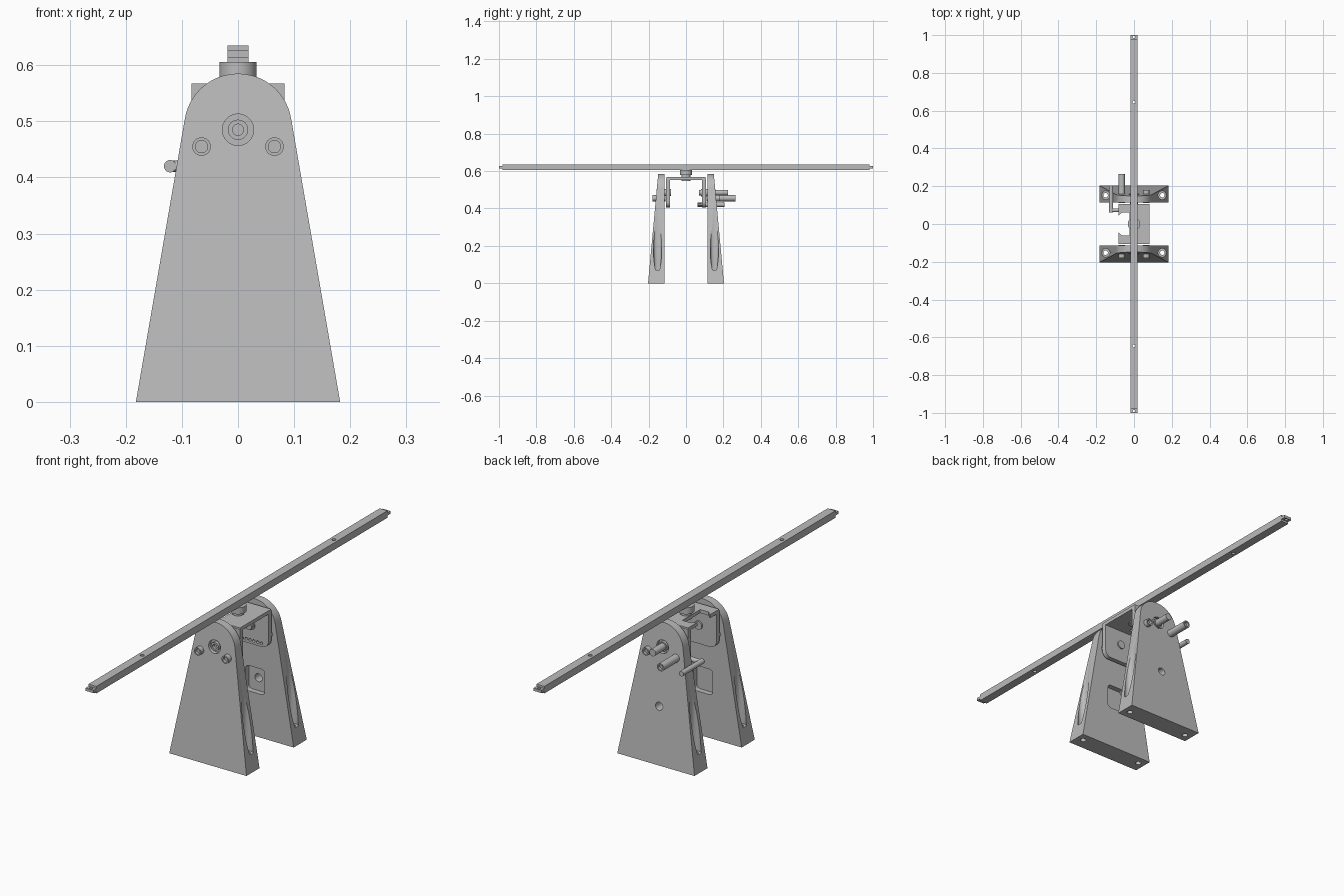
import bpy
from math import sin, cos, pi, radians
from mathutils import Matrix, Vector

if "Cube" in bpy.data.objects:
    bpy.data.objects.remove(bpy.data.objects["Cube"])

grey = bpy.data.materials.new("light grey metal")
grey.use_nodes = True
grey.diffuse_color = (0.5, 0.5, 0.5, 1)
grey.node_tree.nodes["Principled BSDF"].inputs["Base Color"].default_value = (0.5, 0.5, 0.5, 1)


def prism(name, outline, lo, hi, axis="Y"):
    """Extrude an outline: (x, z) along Y or (x, y) along Z."""
    put = (lambda a, b, h: (a, h, b)) if axis == "Y" else (lambda a, b, h: (a, b, h))
    n = len(outline)
    verts = [put(a, b, h) for h in (lo, hi) for a, b in outline]
    faces = [list(range(n)), list(range(n, 2 * n))]
    faces += [[i, (i + 1) % n, n + (i + 1) % n, n + i] for i in range(n)]
    mesh = bpy.data.meshes.new(name)
    mesh.from_pydata(verts, [], faces)
    obj = bpy.data.objects.new(name, mesh)
    bpy.context.collection.objects.link(obj)
    bpy.context.view_layer.objects.active = obj
    bpy.ops.object.select_all(action="DESELECT")
    obj.select_set(True)
    bpy.ops.object.mode_set(mode="EDIT")
    bpy.ops.mesh.select_all(action="SELECT")
    bpy.ops.mesh.normals_make_consistent(inside=False)
    bpy.ops.object.mode_set(mode="OBJECT")
    mesh.materials.append(grey)
    return obj


def box(name, x, y, z):
    return prism(name, [(x[0], y[0]), (x[1], y[0]), (x[1], y[1]), (x[0], y[1])], *z, axis="Z")


def rod(name, start, end, r, sides=32):
    a, b = Vector(start), Vector(end)
    bpy.ops.mesh.primitive_cylinder_add(vertices=sides, radius=r, depth=(b - a).length)
    obj = bpy.context.object
    turn = Vector((0, 0, 1)).rotation_difference(b - a).to_matrix().to_4x4()
    obj.data.transform(Matrix.Translation((a + b) / 2) @ turn)
    obj.name = name
    obj.data.materials.append(grey)
    return obj


def cut(target, *cutters):
    for cutter in cutters:
        mod = target.modifiers.new("cut", "BOOLEAN")
        mod.operation, mod.solver, mod.object = "DIFFERENCE", "EXACT", cutter
        bpy.context.view_layer.objects.active = target
        bpy.ops.object.modifier_apply(modifier=mod.name)
        bpy.data.objects.remove(cutter)


def arc(cx, cz, r, a0, a1, n):
    return [(cx + r * cos(radians(a0 + (a1 - a0) * i / n)),
             cz + r * sin(radians(a0 + (a1 - a0) * i / n))) for i in range(n + 1)]


def rounded(x, z0, z1, r):
    pts = []
    for cx, cz, a in ((x - r, z1 - r, 0), (r - x, z1 - r, 90), (r - x, z0 + r, 180), (x - r, z0 + r, 270)):
        pts += arc(cx, cz, r, a, a + 90, 6)
    return pts


PIVOT = 0.485
SIDE = 0.065
BOLT = 0.455

# Tapered supports with rounded heads, inner pockets and screw counterbores
for s, label in ((-1, "front"), (1, "back")):
    outline = [(-0.182, 0), (0.182, 0)] + arc(0, 0.489, 0.096, 10, 170, 32)
    support = prism(label + "_support", outline, 0.115 * s, 0.2 * s)
    for v in support.data.vertices:
        if abs(v.co.y) > 0.15:
            v.co.y = s * (0.203 - 0.093 * v.co.z)
    pocket = prism("pocket_cutter", rounded(0.045, 0.185, 0.293, 0.016), 0.1 * s, 0.138 * s)
    cut(support, pocket)
    for x in (-0.15, 0.15):
        cut(support,
            rod("bore_cutter", (x, 0.152 * s, 0.07), (x, 0.152 * s, 0.5), 0.022),
            rod("screw_cutter", (x, 0.152 * s, -0.1), (x, 0.152 * s, 0.1), 0.012))
    # Counterbore round the pivot
    cut(support, rod("pivot_cutter", (0, 0.143 * s, PIVOT), (0, 0.25 * s, PIVOT), 0.028))
    if s > 0:
        cut(support, rod("hole_cutter", (0, 0.1, 0.24), (0, 0.3, 0.24), 0.017))

# U-shaped yoke: slotted top plate and two legs
plate = [(-0.083, -0.105), (0.083, -0.105), (0.083, 0.105), (-0.083, 0.105),
         (-0.083, 0.042), (-0.065, 0.06), (-0.025, 0.06), (-0.025, 0.03),
         (-0.025, -0.03), (-0.025, -0.06), (-0.065, -0.06), (-0.083, -0.042)]
prism("yoke_top", plate, 0.552, 0.567, "Z")
for s, label in ((-1, "front"), (1, "back")):
    leg = prism(label + "_yoke_leg", [(0.083, 0.56), (-0.083, 0.56)]
                + arc(-0.053, 0.435, 0.03, 180, 270, 8) + arc(0.053, 0.435, 0.03, 270, 360, 8),
                0.086 * s, 0.106 * s)
    # Row of indexing holes
    if s > 0:
        for i in range(6):
            x = -0.04 + 0.018 * i
            cut(leg, rod("index_cutter", (x, 0.05, 0.42), (x, 0.15, 0.42), 0.006, 16))

# Swivel post carrying the beam
rod("swivel_post", (0, 0, 0.548), (0, 0, 0.58), 0.024)
rod("swivel_collar", (0, 0, 0.578), (0, 0, 0.606), 0.033, 48)

# Long beam with drilled tongues at both ends
beam = box("beam", (-0.0185, 0.0185), (-0.98, 0.98), (0.605, 0.635))
for y in (-0.645, 0.645):
    cut(beam, rod("beam_cutter", (0, y, 0.5), (0, y, 0.7), 0.008, 20))
for s, label in ((-1, "front"), (1, "back")):
    tongue = box(label + "_tongue", (-0.0185, 0.0185), sorted((0.975 * s, s)), (0.614, 0.626))
    cut(tongue, rod("tongue_cutter", (0, 0.99 * s, 0.5), (0, 0.99 * s, 0.7), 0.007, 20))

# Pivot pins, the back one long
front_pin = rod("front_pivot_pin", (0, -0.08, PIVOT), (0, -0.157, PIVOT), 0.018)
cut(front_pin, rod("socket_cutter", (0, -0.145, PIVOT), (0, -0.2, PIVOT), 0.01))
rod("back_pivot_sleeve", (0, 0.08, PIVOT), (0, 0.157, PIVOT), 0.02)
rod("back_pivot_pin", (0, 0.07, PIVOT), (0, 0.225, PIVOT), 0.015)


# Socket-headed side bolts, one replaced by a long clamp bolt
def side_bolt(name, x, s, reach):
    bolt = rod(name, (x, 0.11 * s, BOLT), (x, reach * s, BOLT), 0.0165)
    cut(bolt, rod("socket_cutter", (x, (reach - 0.012) * s, BOLT), (x, 0.4 * s, BOLT), 0.011))


side_bolt("front_right_bolt", -SIDE, -1, 0.18)
side_bolt("front_left_bolt", SIDE, -1, 0.18)
side_bolt("back_left_bolt", SIDE, 1, 0.18)
side_bolt("clamp_bolt", -SIDE, 1, 0.265)

# Bent locking pin beside the back support
rod("locking_handle", (-0.121, 0.062, 0.42), (-0.121, 0.205, 0.42), 0.011)
rod("locking_arm", (-0.121, 0.073, 0.42), (-0.04, 0.073, 0.42), 0.01)
rod("locking_peg", (-0.04, 0.066, 0.42), (-0.04, 0.1, 0.42), 0.0058)

# Smooth the round parts, keep edges sharp
bpy.ops.object.select_all(action="DESELECT")
for obj in bpy.context.scene.objects:
    if obj.type == "MESH" and grey.name in obj.data.materials:
        obj.select_set(True)
        bpy.context.view_layer.objects.active = obj
bpy.ops.object.shade_smooth_by_angle(angle=radians(30))
